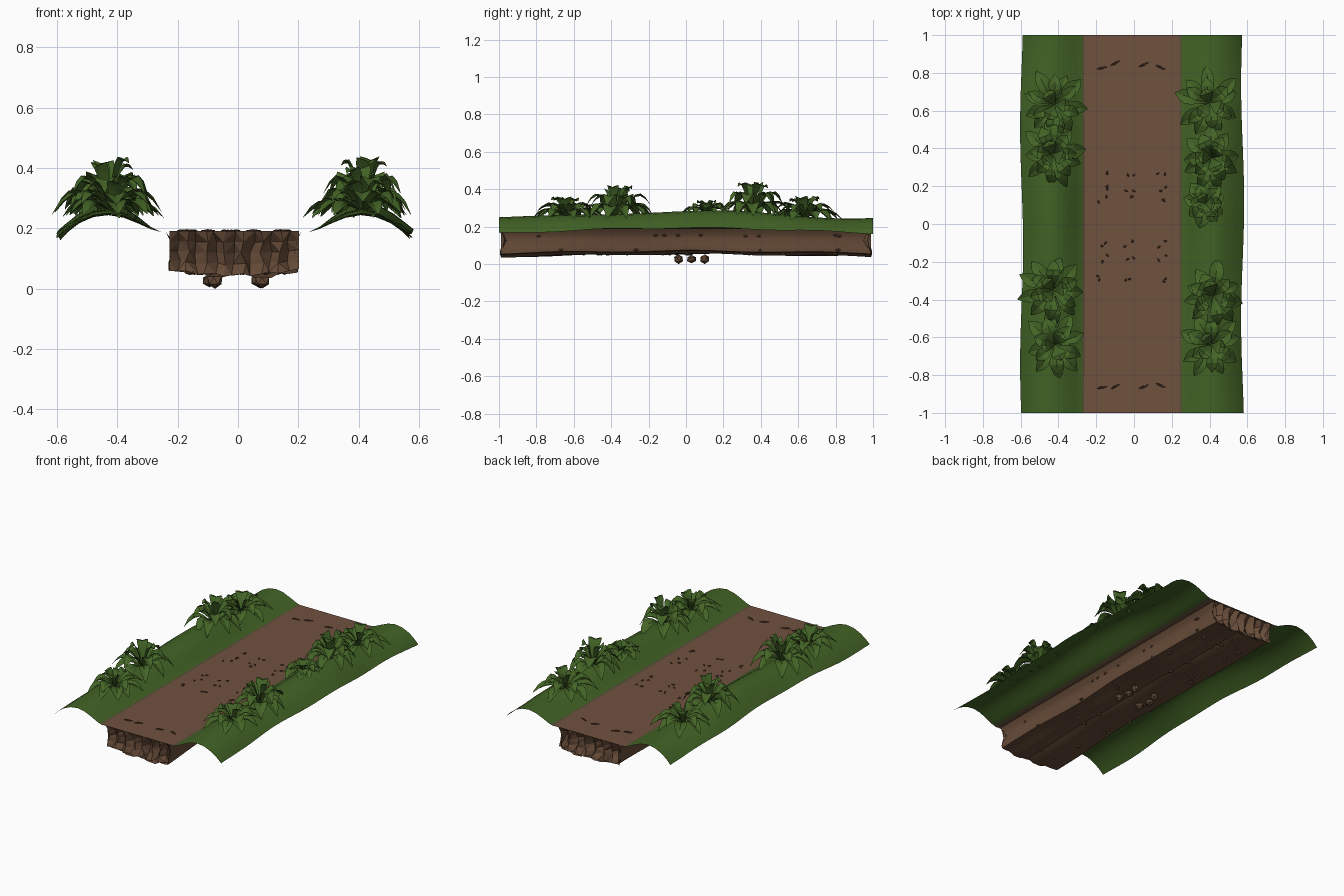
import bpy, bmesh, math, random
from mathutils import Vector, Matrix

if "Cube" in bpy.data.objects:
    bpy.data.objects.remove(bpy.data.objects["Cube"])

random.seed(7)


def mat(name, r, g, b):
    m = bpy.data.materials.new(name)
    lin = [((c / 255 + 0.055) / 1.055) ** 2.4 for c in (r, g, b)]
    m.diffuse_color = (*lin, 1)
    m.use_nodes = True
    m.node_tree.nodes["Principled BSDF"].inputs["Base Color"].default_value = m.diffuse_color
    return m


DIRT = mat("dirt_brown", 112, 82, 63)
CLIFF = mat("cliff_brown", 102, 75, 56)
CLOD = mat("dark_clod", 78, 55, 40)
GRASS = mat("grass_green", 66, 99, 37)
EDGE = mat("mossy_soil", 86, 78, 54)
LEAF = mat("leaf_green", 67, 100, 38)


def make(name, bm, mats, smooth=None):
    me = bpy.data.meshes.new(name)
    bm.to_mesh(me)
    bm.free()
    ob = bpy.data.objects.new(name, me)
    bpy.context.collection.objects.link(ob)
    for m in mats:
        me.materials.append(m)
    if smooth:
        bpy.context.view_layer.objects.active = ob
        ob.select_set(True)
        bpy.ops.object.shade_smooth_by_angle(angle=math.radians(smooth))
        ob.select_set(False)
    return ob


def sheet(bm, nu, nv, f, rule=None, flip=False):
    """Grid surface from a point function of two 0..1 parameters."""
    rows = [[bm.verts.new(f(i / nu, j / nv)) for i in range(nu + 1)] for j in range(nv + 1)]
    for j in range(nv):
        for i in range(nu):
            q = [rows[j][i], rows[j][i + 1], rows[j + 1][i + 1], rows[j + 1][i]]
            face = bm.faces.new(q[::-1] if flip else q)
            if rule:
                face.material_index = rule(i, j)


def along(pts, t):
    """Point on a polyline with evenly numbered points."""
    s = min(t * (len(pts) - 1), len(pts) - 1.0001)
    k = int(s)
    return Vector(pts[k]).lerp(Vector(pts[k + 1]), s - k)


# Walking surface of the path
bm = bmesh.new()
sheet(bm, 4, 16, lambda u, v: (-0.265 + 0.505 * u, -1 + 2 * v, 0.19))
make("path_top", bm, [DIRT])

# Earth under the path: sides and ridged bottom, wavy along its length
SECTION = [(-0.24, 0.188), (-0.225, 0.165), (-0.212, 0.13), (-0.218, 0.09), (-0.215, 0.062),
           (-0.17, 0.058), (-0.12, 0.06), (-0.09, 0.044), (-0.04, 0.046), (0, 0.062),
           (0.05, 0.046), (0.10, 0.044), (0.13, 0.06), (0.16, 0.058), (0.185, 0.062),
           (0.19, 0.09), (0.182, 0.13), (0.195, 0.165), (0.21, 0.188)]


def earth(u, v):
    x, z = along(SECTION, u)
    y = -1 + 2 * v
    k = (0.188 - z) / 0.14
    z += k * (0.010 * (1 - abs(y)) - 0.006 * abs(y) ** 3 + 0.004 * math.sin(9 * y + 7 * x))
    x *= 1 + k * 0.04 * math.sin(5 * y) + 0.04 * k * abs(y) ** 4
    return (x, y * 0.99, z)


bm = bmesh.new()
sheet(bm, len(SECTION) - 1, 40, earth)
make("earth_underside", bm, [CLIFF], 35)

# Broken cliff faces at both ends
for end, name in ((-1, "front_cliff"), (1, "back_cliff")):
    bm = bmesh.new()
    cols = 14

    def cliff(u, v):
        i = round(u * cols)
        x = -0.228 + 0.43 * u
        if 0 < i < cols:
            x += random.uniform(-0.01, 0.01)
        low = 0.058 - 0.018 * math.sin(math.pi * u) + (i % 3) * 0.004
        inset = (0.01, 0.045, 0.02, 0.05)[i % 4] * (0.4 + math.sin(math.pi * v))
        return (x, end * (1 - inset), low + (0.19 - low) * v)

    sheet(bm, cols, 4, cliff, flip=end > 0)
    bmesh.ops.triangulate(bm, faces=bm.faces)
    make(name, bm, [CLIFF])

# Loose clods: long slivers near the ends, crumbs in the middle, pebbles below
bm = bmesh.new()


def clod(x, y, z, sx, sy, sz, turn=0):
    m = (Matrix.Translation((x, y, z)) @ Matrix.Rotation(turn, 4, 'Z')
         @ Matrix.Diagonal((sx, sy, sz, 1)))
    bmesh.ops.create_icosphere(bm, subdivisions=1, radius=1, matrix=m)


for y in (-0.85, 0.84):
    for x, t in ((-0.17, 0.2), (-0.10, 0.5), (0.05, 0.4), (0.14, -0.4)):
        clod(x, y + random.uniform(-0.015, 0.015), 0.19, 0.032, 0.007, 0.007, t)
for y in (-0.29, -0.18, -0.11, 0.13, 0.19, 0.27):
    for x in (-0.17, -0.02, 0.14):
        for k in range(2):
            clod(x + random.uniform(-0.03, 0.03), y + random.uniform(-0.02, 0.02), 0.19,
                 0.012, 0.006, 0.006, random.uniform(0, 3))
make("path_clods", bm, [CLOD])

bm = bmesh.new()
for k in range(36):
    clod(random.uniform(-0.18, 0.16), random.uniform(-0.9, 0.9), 0.055, 0.014, 0.018, 0.01,
         random.uniform(0, 3))
for side in (-0.213, 0.187):
    for k in range(14):
        clod(side, random.uniform(-0.85, 0.85), random.choice((0.15, 0.155, 0.075)),
             0.01, 0.015, 0.008)
for x in (-0.085, 0.075):
    for y, d in ((-0.04, 0.026), (0.03, 0.022), (0.10, 0.026)):
        clod(x + random.uniform(-0.015, 0.015), y, 0.026, 0.025, 0.028, d, random.uniform(0, 3))
make("underside_pebbles", bm, [CLIFF])

# Grass banks: arched open sheets either side of the path
BANK = [(0.245, 0), (0.28, 0.18), (0.32, 0.5), (0.37, 0.85), (0.42, 1.0),
        (0.47, 0.9), (0.52, 0.6), (0.56, 0.25), (0.585, 0)]


def bank_height(y):
    return 0.248 + 0.035 * math.cos(math.pi * y / 2) ** 2 + 0.007 * math.sin(6 * y)


def bank_point(side):
    def f(u, v):
        x, h = along(BANK, u)
        y = -1 + 2 * v
        base = 0.187 + max(0, u - 0.5) * 2 * (0.018 * math.cos(2.2 * y) - 0.012 + 0.004 * math.sin(11 * y))
        x += u * 0.008 * math.sin(5 * y + side)
        return (side * x - 0.01, y, base + (bank_height(y) - base) * h)
    return f


for side, name in ((-1, "left_bank"), (1, "right_bank")):
    bm = bmesh.new()
    sheet(bm, 16, 32, bank_point(side), lambda i, j: 1 if i < 1 else 0, flip=side > 0)
    bmesh.ops.recalc_face_normals(bm, faces=bm.faces)
    if sum(f.normal.z for f in bm.faces) < 0:
        bmesh.ops.reverse_faces(bm, faces=bm.faces)
    make(name, bm, [GRASS, EDGE], 60)


# Leafy plants: creased oval leaves that rise and then droop
WIDTHS = (0.12, 0.3, 0.62, 0.92, 1.0, 0.7, 0.06)


def leaf(bm, root, turn, length, rise, droop, width):
    out = Vector((math.cos(turn), math.sin(turn), 0))
    across = Vector((-out.y, out.x, 0))

    def f(u, v):
        w = WIDTHS[round(v * 6)] * width * (u - 0.5)
        z = rise * math.sin(min(1, v * 1.25) * math.pi / 2) - droop * v ** 3
        return (root + out * length * v + across * w
                + Vector((0, 0, z + abs(w) * 0.35)))

    sheet(bm, 2, 6, f)


def plant(bm, x, y, height, radius):
    root = Vector((x, y, bank_height(y) - 0.01))
    for count, reach, lift, fall in ((9, 1.0, 0.5, 0.55), (6, 0.8, 0.8, 0.45), (3, 0.45, 1.0, 0.12)):
        start = random.uniform(0, 6.28)
        for k in range(count):
            a = start + 6.283 * k / count + random.uniform(-0.2, 0.2)
            r = radius * reach * random.uniform(0.85, 1.1)
            # Keep sideways leaves within the bank
            r *= 1 - 0.12 * abs(math.cos(a))
            leaf(bm, root, a, r, height * lift * random.uniform(0.9, 1.05),
                 height * fall, random.uniform(0.062, 0.08))


CLUSTERS = {
    "left_front_plants": [(-0.43, -0.35, 0.16, 0.20), (-0.42, -0.64, 0.10, 0.19)],
    "left_back_plants": [(-0.43, 0.37, 0.16, 0.19), (-0.42, 0.63, 0.11, 0.20)],
    "right_front_plants": [(0.42, -0.38, 0.16, 0.19), (0.41, -0.64, 0.10, 0.19)],
    "right_back_plants": [(0.41, 0.35, 0.16, 0.19), (0.40, 0.64, 0.11, 0.20),
                          (0.38, 0.11, 0.06, 0.13)],
}
for name, spots in CLUSTERS.items():
    bm = bmesh.new()
    for s in spots:
        plant(bm, *s)
    make(name, bm, [LEAF], 20)
